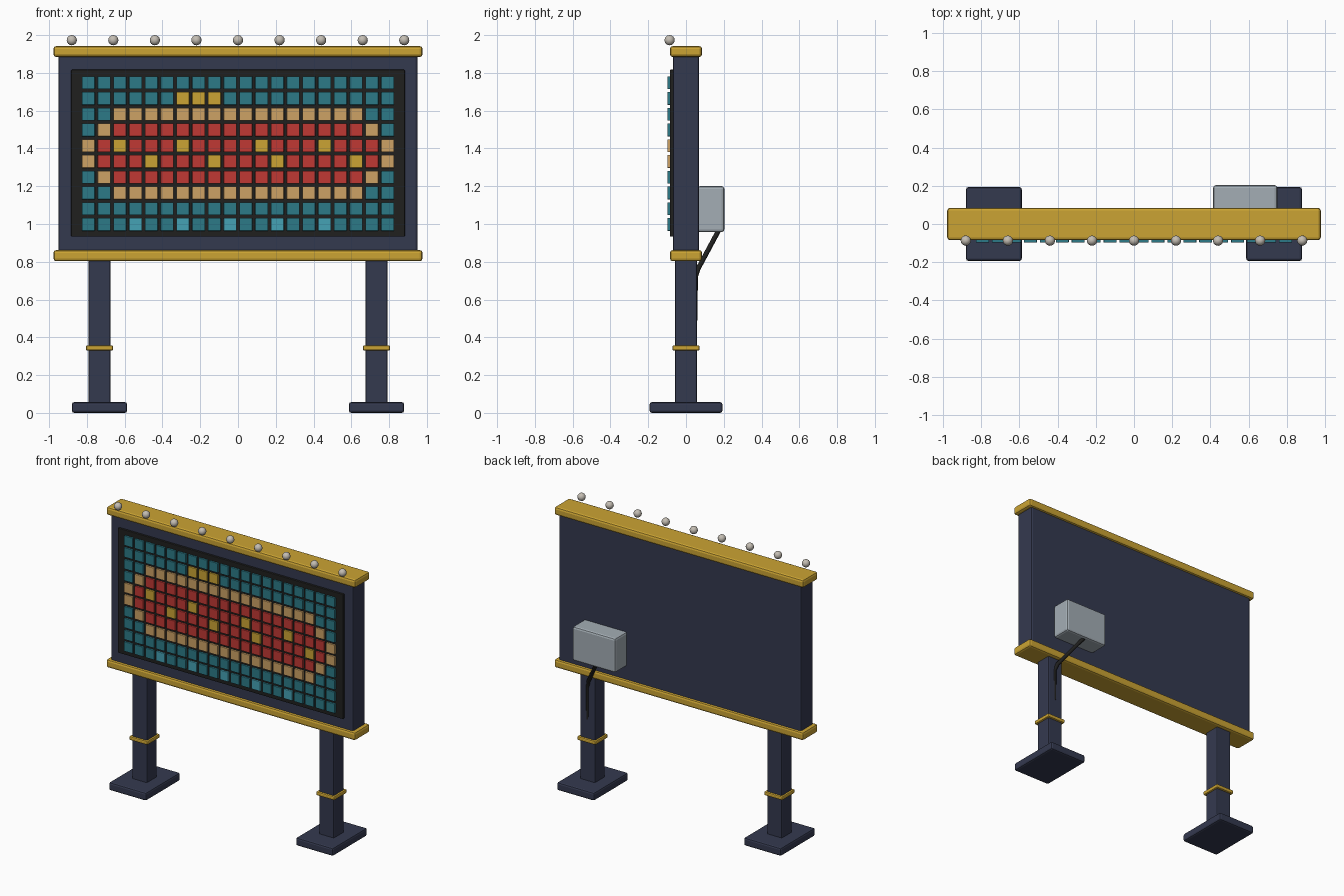
import bpy, bmesh
from mathutils import Vector

if "Cube" in bpy.data.objects:
    bpy.data.objects.remove(bpy.data.objects["Cube"])


def material(name, rgb):
    m = bpy.data.materials.new(name)
    m.diffuse_color = (*rgb, 1)
    m.use_nodes = True
    m.node_tree.nodes["Principled BSDF"].inputs["Base Color"].default_value = m.diffuse_color
    return m


navy = material("navy paint", (0.034, 0.041, 0.078))
gold = material("gold paint", (0.60, 0.37, 0.033))
black = material("black", (0.014, 0.014, 0.013))
teal = material("teal tile", (0.025, 0.195, 0.245))
aqua = material("aqua tile", (0.06, 0.36, 0.46))
tan = material("tan tile", (0.61, 0.36, 0.13))
red = material("red tile", (0.53, 0.04, 0.034))
grey = material("grey metal", (0.37, 0.42, 0.46))
glass = material("bulb glass", (0.55, 0.51, 0.45))


def finish(name, bm, mats, bevel=0.0):
    me = bpy.data.meshes.new(name)
    bm.to_mesh(me)
    bm.free()
    ob = bpy.data.objects.new(name, me)
    bpy.context.collection.objects.link(ob)
    for m in mats:
        me.materials.append(m)
    if bevel:
        mod = ob.modifiers.new("bevel", "BEVEL")
        mod.width, mod.segments = bevel, 2
    return ob


def add_box(bm, lo, hi, index=0):
    lo, hi = Vector(lo), Vector(hi)
    verts = bmesh.ops.create_cube(bm, size=1)["verts"]
    for v in verts:
        v.co = Vector([c * s for c, s in zip(v.co, hi - lo)]) + (lo + hi) / 2
    for f in {f for v in verts for f in v.link_faces}:
        f.material_index = index


def box(name, lo, hi, mat, bevel=0.0):
    bm = bmesh.new()
    add_box(bm, lo, hi)
    return finish(name, bm, [mat], bevel)


def mid_box(name, x, half_x, half_y, z0, z1, mat, bevel):
    return box(name, (x - half_x, -half_y, z0), (x + half_x, half_y, z1), mat, bevel)


# Cabinet, rails and screen backing
mid_box("cabinet", 0, 0.95, 0.07, 0.84, 1.90, navy, 0.012)
mid_box("top_rail", 0, 0.977, 0.085, 1.884, 1.942, gold, 0.015)
mid_box("bottom_rail", 0, 0.977, 0.085, 0.803, 0.862, gold, 0.015)
box("screen_panel", (-0.883, -0.085, 0.933), (0.883, -0.06, 1.817), black, 0.004)

# Legs with collars and feet
for side, sx in (("left", -1), ("right", 1)):
    x = 0.733 * sx
    mid_box(side + "_post", x, 0.059, 0.058, 0.03, 0.83, navy, 0.008)
    mid_box(side + "_collar", x, 0.072, 0.072, 0.33, 0.357, gold, 0.008)
    mid_box(side + "_foot", x, 0.146, 0.193, 0, 0.057, navy, 0.012)


def tile_colour(row, col):
    """0 teal, 1 tan, 2 red, 3 gold, 4 aqua."""
    accents = {1: (6, 7, 8), 4: (2, 6, 11, 15), 5: (4, 8, 12, 17)}
    if col in accents.get(row, ()):
        return 3
    if row == 9 and col in (3, 6, 9, 12, 15):
        return 4
    # Distance of the banner's tan edge from the screen edge
    edge = {2: 2, 3: 1, 4: 0, 5: 0, 6: 1, 7: 2}.get(row)
    inset = min(col, 19 - col)
    if edge is None or inset < edge:
        return 0
    if row in (2, 7):
        return 1
    if inset == edge:
        return 1
    return 2


# Grid of display tiles
bm = bmesh.new()
step, half = 0.0834, 0.034
for row in range(10):
    for col in range(20):
        x, z = (col - 9.5) * step, 1.748 - row * step
        add_box(bm, (x - half, -0.098, z - half), (x + half, -0.082, z + half),
                tile_colour(row, col))
finish("display_tiles", bm, [teal, tan, red, gold, aqua], 0.003)

# Row of bulbs over the top rail
for i in range(9):
    bpy.ops.mesh.primitive_uv_sphere_add(segments=12, ring_count=8, radius=0.027,
                                         location=((i - 4) * 0.22, -0.087, 1.973))
    bulb = bpy.context.object
    bulb.name = f"bulb_{i + 1}"
    bulb.data.materials.append(glass)
    bpy.ops.object.shade_smooth()

# Control box and its cable on the back
box("control_box", (0.414, 0.06, 0.957), (0.75, 0.203, 1.2), grey, 0.014)
curve = bpy.data.curves.new("cable", "CURVE")
curve.dimensions = "3D"
curve.bevel_depth, curve.bevel_resolution = 0.013, 2
curve.use_fill_caps = True
path = curve.splines.new("POLY")
points = [(0.58, 0.175, 0.97), (0.72, 0.065, 0.765), (0.733, 0.05, 0.72), (0.733, 0.048, 0.49)]
path.points.add(len(points) - 1)
for p, co in zip(path.points, points):
    p.co = (*co, 1)
curve.materials.append(black)
cable = bpy.data.objects.new("cable", curve)
bpy.context.collection.objects.link(cable)
